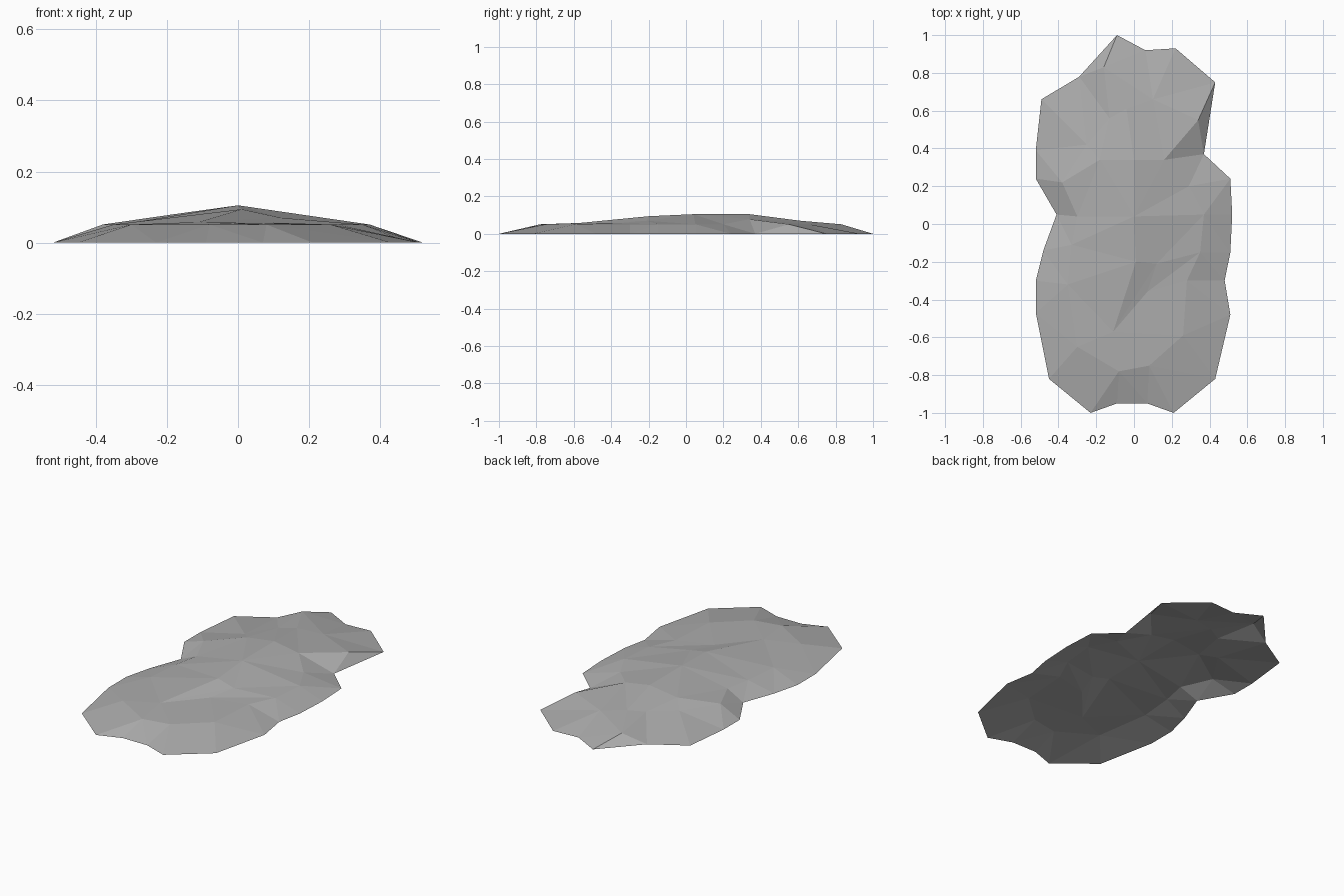
import bpy
import bmesh
from mathutils import Vector
from mathutils.geometry import delaunay_2d_cdt

cube = bpy.data.objects.get("Cube")
if cube:
    bpy.data.objects.remove(cube, do_unlink=True)


def make_material(name, level):
    material = bpy.data.materials.new(name)
    material.use_nodes = True
    colour = (level, level, level, 1)
    material.diffuse_color = colour
    shader = next(n for n in material.node_tree.nodes if n.type == "BSDF_PRINCIPLED")
    shader.inputs["Base Color"].default_value = colour
    return material


# Ground outline of the slab, clockwise from the back tip
outline = [
    (-.09, 1), (.06, .92), (.22, .93), (.43, .75), (.37, .37), (.51, .24),
    (.52, .05), (.51, -.15), (.48, -.3), (.51, -.48), (.43, -.82), (.21, -1),
    (.07, -.95), (-.09, -.95), (-.23, -1), (-.45, -.82), (-.52, -.47),
    (-.52, -.3), (-.48, -.14), (-.41, .05), (-.52, .24), (-.52, .39),
    (-.49, .66), (-.29, .78)]

# Shoulder contour, where the sloping rim meets the gentler top
shoulder = [
    (-.16, .83), (.1, .66), (.34, .55), (.29, .2), (.37, .05), (.35, -.15),
    (.28, -.3), (.26, -.59), (.08, -.75), (-.08, -.78), (-.3, -.65),
    (-.35, -.32), (-.33, -.11), (-.3, .04), (-.38, .22), (-.25, .42)]

# Crest running along the middle, and the broken ledges beside it
crest = [(-.04, .61, .07), (0, .34, .105), (0, .04, .105), (.01, -.2, .094),
         (-.11, -.57, .058)]
ledges = [(-.13, .56, .066), (-.18, .34, .08), (.16, .34, .078)]
gully = [(.12, -.21, .07), (.07, -.36, .057)]

SHOULDER_HEIGHT = .051
points = [(x, y, 0) for x, y in outline]
points += [(x, y, SHOULDER_HEIGHT) for x, y in shoulder]
points += crest + ledges + gully


def path_edges(path):
    """Crease edges that join the points of a path in order."""
    ids = [points.index(p) for p in path]
    return list(zip(ids, ids[1:]))


# Creases along the crest, down the gully and out to the side ledge
spur = (*shoulder[5], SHOULDER_HEIGHT)
creases = path_edges(crest)
creases += path_edges([crest[3], gully[0], crest[4], gully[1], spur])

# Triangulate in plan, then lift every corner to its height
rim = list(range(len(outline)))
plan, _, faces, sources, _, _ = delaunay_2d_cdt(
    [Vector(p[:2]) for p in points], creases, [rim[::-1]], 1, 1e-5)

bm = bmesh.new()
verts = [bm.verts.new((p.x, p.y, points[src[0]][2] if src else SHOULDER_HEIGHT))
         for p, src in zip(plan, sources)]
for face in faces:
    bm.faces.new([verts[i] for i in face])
bmesh.ops.recalc_face_normals(bm, faces=bm.faces)
if sum(f.normal.z for f in bm.faces) < 0:
    bmesh.ops.reverse_faces(bm, faces=bm.faces)

mesh = bpy.data.meshes.new("rock_slab")
bm.to_mesh(mesh)
bm.free()
mesh.materials.append(make_material("stone grey", .42))
slab = bpy.data.objects.new("rock_slab", mesh)
bpy.context.collection.objects.link(slab)
